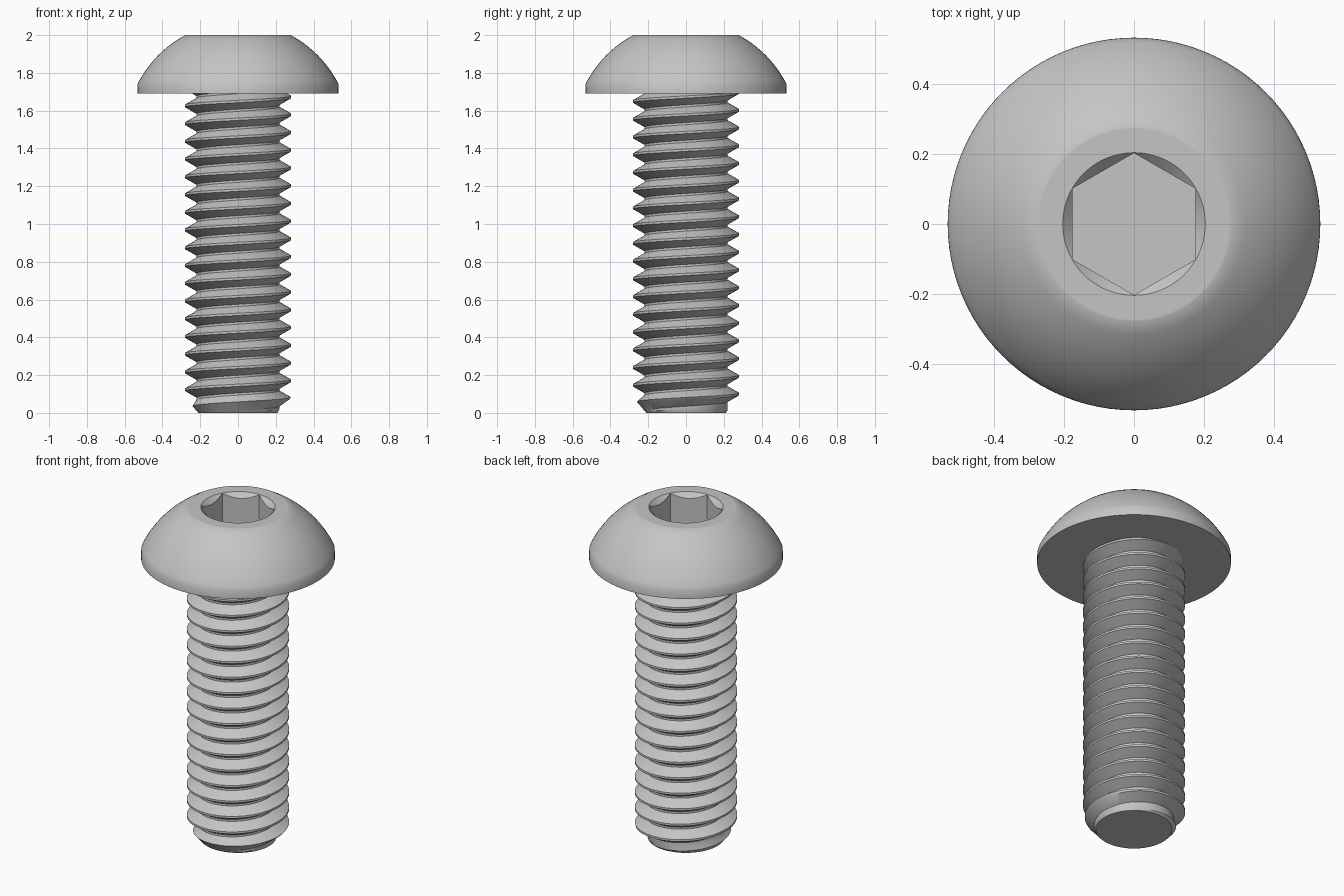
import bpy, bmesh
from math import sin, cos, pi, tau, sqrt, radians

cube = bpy.data.objects.get("Cube")
if cube:
    bpy.data.objects.remove(cube, do_unlink=True)

# One plain steel colour
steel = bpy.data.materials.new("grey_steel")
steel.use_nodes = True
GREY = (0.56, 0.56, 0.56, 1)
steel.diffuse_color = GREY
steel.node_tree.nodes["Principled BSDF"].inputs["Base Color"].default_value = GREY


def make_object(name, bm):
    bmesh.ops.recalc_face_normals(bm, faces=bm.faces)
    mesh = bpy.data.meshes.new(name)
    bm.to_mesh(mesh)
    bm.free()
    mesh.materials.append(steel)
    obj = bpy.data.objects.new(name, mesh)
    bpy.context.collection.objects.link(obj)
    return obj


def revolve(name, profile, sides):
    """Turn (radius, z) points around z and cap both ends."""
    bm = bmesh.new()
    rings = []
    for r, z in profile:
        angles = [pi / 2 + tau * i / sides for i in range(sides)]
        rings.append([bm.verts.new((r * cos(a), r * sin(a), z)) for a in angles])
    for low, high in zip(rings, rings[1:]):
        for i in range(sides):
            j = (i + 1) % sides
            bm.faces.new((low[i], low[j], high[j], high[i]))
    bm.faces.new(rings[0])
    bm.faces.new(rings[-1])
    return make_object(name, bm)


def activate(obj):
    bpy.ops.object.select_all(action='DESELECT')
    obj.select_set(True)
    bpy.context.view_layer.objects.active = obj


def cut(obj, cutter):
    cutter.hide_render = True
    mod = obj.modifiers.new("cut", 'BOOLEAN')
    mod.operation = 'DIFFERENCE'
    mod.solver = 'EXACT'
    mod.object = cutter
    activate(obj)
    bpy.ops.object.modifier_apply(modifier=mod.name)
    bpy.data.objects.remove(cutter, do_unlink=True)


def smooth(obj):
    activate(obj)
    bpy.ops.object.shade_smooth_by_angle(angle=radians(33))


# Domed head: short vertical rim, spherical dome, flat top
HEAD_Z, RIM_Z, TOP_Z = 1.692, 1.74, 2.0
CENTRE_Z, DOME_R = 1.4745, 0.595
STEPS = 12
profile = [(0.533, HEAD_Z)]
for i in range(STEPS + 1):
    z = RIM_Z + (TOP_Z - RIM_Z) * i / STEPS
    profile.append((sqrt(DOME_R ** 2 - (z - CENTRE_Z) ** 2), z))
profile.append((0.272, TOP_Z))
head = revolve("button_head", profile, 96)

# Hexagonal socket with a conical lead-in
SOCKET_R = 0.203
cut(head, revolve("hex_cutter", [(SOCKET_R, 1.79), (SOCKET_R, 2.1)], 6))
cut(head, revolve("lead_in_cutter", [(0.154, 1.95), (0.214, 2.01)], 96))
smooth(head)

# Threaded shank: one continuous helical strip, neighbouring turns share points
PITCH, CREST_R, ROOT_R = 0.0939, 0.2815, 0.220
SEG, FIRST, LAST, START_Z = 64, -4, 20, 0.076
section = [(CREST_R, -0.006), (CREST_R, 0.006),
           (ROOT_R, 0.0412), (ROOT_R, PITCH - 0.0412)]
bm = bmesh.new()
grid = []
for i in range(FIRST * SEG, LAST * SEG + 1):
    a, rise = tau * i / SEG, START_Z + PITCH * i / SEG
    grid.append([bm.verts.new((r * cos(a), r * sin(a), rise + dz))
                 for r, dz in section])
for i in range(len(grid) - SEG - 1):
    here = grid[i] + [grid[i + SEG][0]]
    after = grid[i + 1] + [grid[i + SEG + 1][0]]
    for k in range(4):
        bm.faces.new((here[k], after[k], after[k + 1], here[k + 1]))

# Trim the shank at the tip and inside the head, then close the ends
for height, direction in ((0, -1), (1.72, 1)):
    bmesh.ops.bisect_plane(bm, geom=bm.verts[:] + bm.edges[:] + bm.faces[:],
                           plane_co=(0, 0, height), plane_no=(0, 0, direction),
                           clear_outer=True)
loose = [v for v in bm.verts if not v.link_faces]
bmesh.ops.delete(bm, geom=loose, context='VERTS')
bmesh.ops.holes_fill(bm, edges=[e for e in bm.edges if e.is_boundary], sides=0)

# Chamfer the tip
for v in bm.verts:
    radius, limit = v.co.xy.length, 0.21 + 0.85 * v.co.z
    if radius > limit:
        v.co.x *= limit / radius
        v.co.y *= limit / radius
smooth(make_object("threaded_shank", bm))
